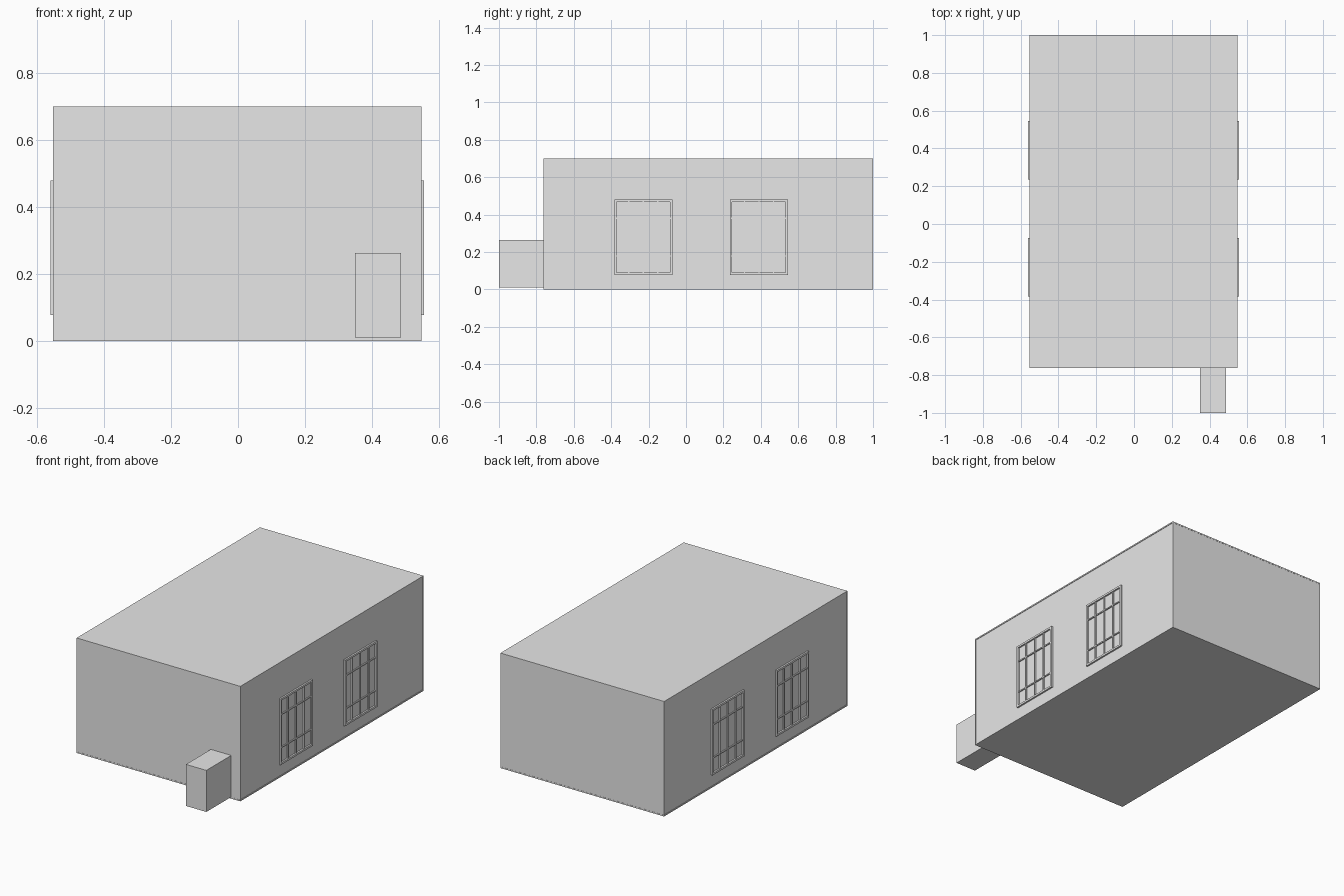
import bpy

cube = bpy.data.objects.get("Cube")
if cube:
    bpy.data.objects.remove(cube, do_unlink=True)

grey = bpy.data.materials.new("plain_grey")
grey.use_nodes = True
grey.diffuse_color = (0.8, 0.8, 0.8, 1)
grey.node_tree.nodes["Principled BSDF"].inputs["Base Color"].default_value = (0.8, 0.8, 0.8, 1)


def box(name, x, y, z):
    """Box spanning the (low, high) range on each axis."""
    bpy.ops.mesh.primitive_cube_add(size=1, location=[sum(r) / 2 for r in (x, y, z)])
    ob = bpy.context.object
    ob.name = name
    ob.scale = [r[1] - r[0] for r in (x, y, z)]
    bpy.ops.object.transform_apply(location=False, rotation=False, scale=True)
    ob.data.materials.append(grey)
    return ob


# Building shell: walls between a thin floor and a thin roof
MID, HALF, FRONT, BACK, TOP = -0.002, 0.551, -0.762, 1.0, 0.70
LIP, SLAB = 0.003, 0.008
width = (MID - HALF, MID + HALF)
depth = (FRONT, BACK)
box("floor", width, depth, (0, SLAB))
box("walls", (width[0] + LIP, width[1] - LIP), (FRONT + LIP / 3, BACK - LIP / 3), (SLAB, TOP - SLAB))
box("roof", width, depth, (TOP - SLAB, TOP))
for i, x in enumerate(width):
    for j, y in enumerate(depth):
        dx = LIP * 2 if i == 0 else -LIP * 2
        dy = LIP * 2 if j == 0 else -LIP * 2
        box("corner_post", sorted((x, x + dx)), sorted((y, y + dy)), (SLAB, TOP - SLAB))

# Entrance block on the front
box("entrance_block", (0.35, 0.487), (-1.0, FRONT + 0.01), (0.01, 0.263))


# Barred windows on both long sides
def window(side, y0, y1, z0=0.078, z1=0.48, rim=0.012, bar=0.007):
    wall = MID + side * (HALF - 0.01)

    def piece(name, y, z, out):
        box(name, sorted((wall, MID + side * (HALF + out))), y, z)

    for y in (y0, y1 - rim):
        piece("window_jamb", (y, y + rim), (z0, z1), 0.007)
    for z in (z0, z1 - rim):
        piece("window_rail", (y0 + rim, y1 - rim), (z, z + rim), 0.007)
    for k in (1, 2, 3):
        y = y0 + (y1 - y0) * k / 4
        piece("window_upright", (y - bar / 2, y + bar / 2), (z0 + rim, z1 - rim), 0.005)
    for k in (1, 3):
        z = z0 + (z1 - z0) * k / 4
        piece("window_crossbar", (y0 + rim, y1 - rim), (z - bar / 2, z + bar / 2), 0.004)


for side in (-1, 1):
    window(side, -0.383, -0.073)
    window(side, 0.235, 0.545)
